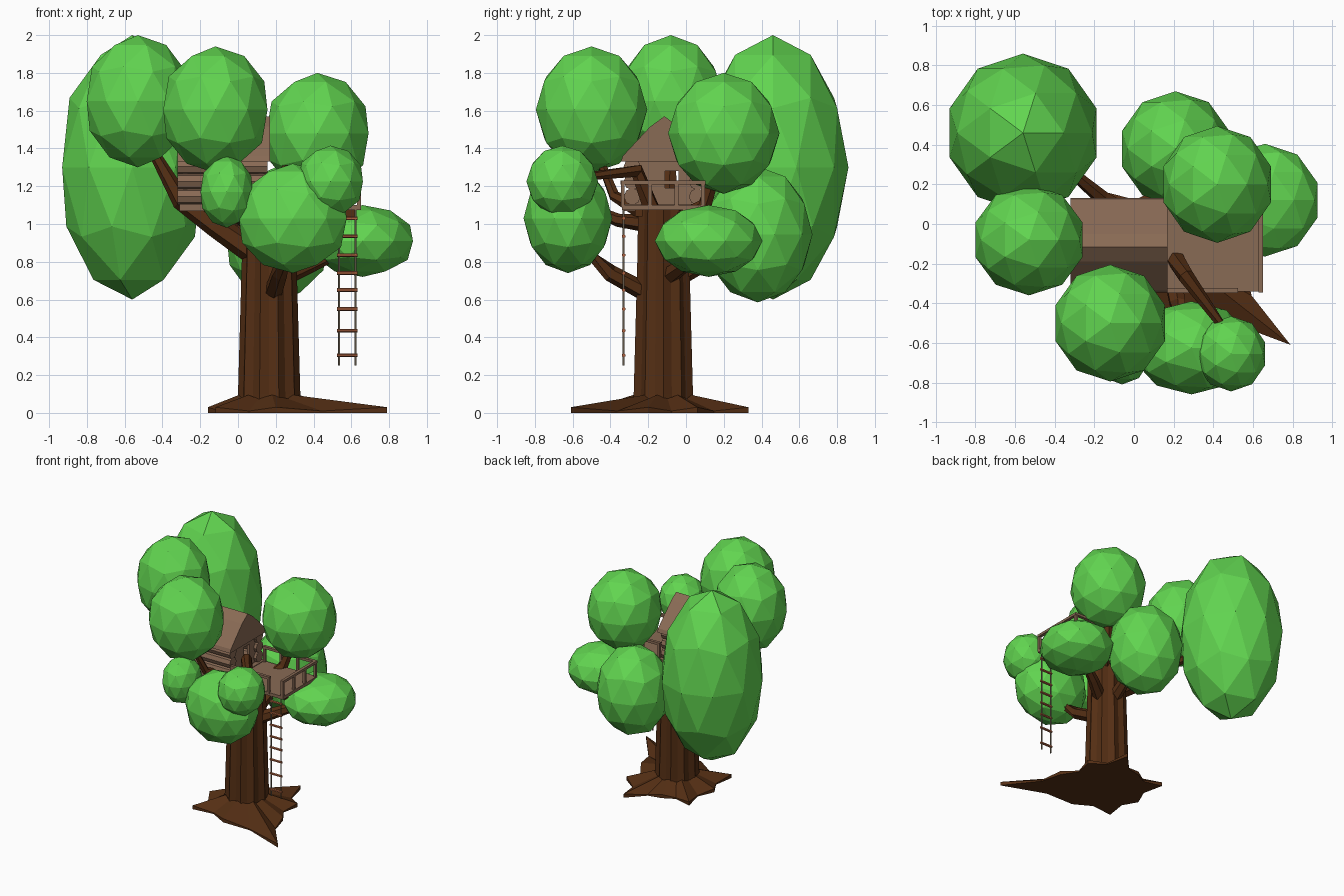
import bpy, bmesh, math
from mathutils import Vector


def material(name, rgb):
    m = bpy.data.materials.new(name)
    m.diffuse_color = (*rgb, 1)
    return m


LEAF = material("leaf_green", (0.12, 0.66, 0.08))
BARK = material("bark_brown", (0.09, 0.028, 0.007))
WOOD = material("cabin_wood", (0.25, 0.145, 0.09))
ROPE = material("rope", (0.2, 0.16, 0.11))
RUNG = material("rung_wood", (0.42, 0.12, 0.05))


def make(name, bm, mat):
    bmesh.ops.recalc_face_normals(bm, faces=bm.faces)
    me = bpy.data.meshes.new(name)
    bm.to_mesh(me)
    bm.free()
    me.materials.append(mat)
    ob = bpy.data.objects.new(name, me)
    bpy.context.collection.objects.link(ob)
    return ob


def loft(name, rings, mat):
    """Skin a list of equally sized point rings and cap both ends."""
    bm = bmesh.new()
    vs = [[bm.verts.new(p) for p in r] for r in rings]
    n = len(vs[0])
    for a, b in zip(vs, vs[1:]):
        for i in range(n):
            j = (i + 1) % n
            bm.faces.new((a[i], a[j], b[j], b[i]))
    bm.faces.new(vs[0][::-1])
    bm.faces.new(vs[-1])
    return make(name, bm, mat)


def tube(name, pts, radii, mat, sides=6):
    """Tapered limb along a path."""
    pts = [Vector(p) for p in pts]
    rings = []
    for i, p in enumerate(pts):
        d = (pts[min(i + 1, len(pts) - 1)] - pts[max(i - 1, 0)]).normalized()
        ref = Vector((0, 1, 0)) if abs(d.y) < 0.8 else Vector((1, 0, 0))
        u = d.cross(ref).normalized()
        v = d.cross(u)
        rings.append([p + radii[i] * (u * math.cos(t) + v * math.sin(t))
                      for t in (2 * math.pi * k / sides for k in range(sides))])
    return loft(name, rings, mat)


def box(name, lo, hi, mat=WOOD):
    bm = bmesh.new()
    bmesh.ops.create_cube(bm, size=1)
    for v in bm.verts:
        v.co = Vector([(lo[i] + hi[i]) / 2 + v.co[i] * (hi[i] - lo[i]) for i in range(3)])
    return make(name, bm, mat)


# Foliage: centre and radii of each faceted clump
clumps = [((-0.56, 0.46, 1.30), (0.39, 0.40, 0.70)),
          ((-0.53, -0.08, 1.65), (0.285, 0.28, 0.35)),
          ((-0.12, -0.50, 1.605), (0.29, 0.295, 0.335)),
          ((0.42, 0.20, 1.48), (0.285, 0.295, 0.32)),
          ((0.21, 0.38, 0.945), (0.285, 0.29, 0.36)),
          ((0.66, 0.12, 0.91), (0.28, 0.285, 0.19)),
          ((0.29, -0.625, 1.03), (0.30, 0.235, 0.29)),
          ((0.49, -0.655, 1.225), (0.18, 0.19, 0.19)),
          ((-0.06, -0.64, 1.17), (0.145, 0.17, 0.19))]
for i, (c, r) in enumerate(clumps):
    bm = bmesh.new()
    bmesh.ops.create_icosphere(bm, subdivisions=2, radius=1)
    for v in bm.verts:
        v.co = Vector([c[k] + v.co[k] * r[k] for k in range(3)])
    make(f"foliage_{i + 1}", bm, LEAF)

# Trunk: ridged column
CX, CY = 0.165, -0.12


def trunk_ring(z, r, n=20):
    return [(CX + r * f * math.cos(a), CY + r * f * math.sin(a), z)
            for k in range(n)
            for a, f in [(2 * math.pi * k / n, 1 if k % 2 == 0 else 0.88)]]


loft("trunk", [trunk_ring(0.0, 0.17), trunk_ring(0.1, 0.165),
               trunk_ring(0.8, 0.145), trunk_ring(1.08, 0.14)], BARK)

# Roots: low star-shaped flare around the trunk foot
tips = [(0.79, -0.61), (0.55, -0.20), (0.50, 0.06), (0.34, 0.33), (0.10, 0.17),
        (-0.14, 0.16), (-0.16, -0.14), (-0.12, -0.42), (0.20, -0.48)]
outline = []
for i, p in enumerate(tips):
    q = tips[(i + 1) % len(tips)]
    outline.append((p, 0.03))
    mid = ((p[0] + q[0]) / 2, (p[1] + q[1]) / 2)
    outline.append(((CX + (mid[0] - CX) * 0.85, CY + (mid[1] - CY) * 0.85), 0.01))
low = [(x, y, 0) for (x, y), z in outline]
rim = [(x, y, z) for (x, y), z in outline]
top = []
for (x, y), z in outline:
    d = Vector((x - CX, y - CY)).normalized() * 0.16
    top.append((CX + d.x, CY + d.y, 0.095 if z > 0.02 else 0.075))
loft("roots", [low, rim, top], BARK)

# Branches reaching into the clumps
branches = [
    ([(0.10, -0.12, 0.84), (-0.12, -0.11, 0.99), (-0.30, -0.09, 1.12), (-0.47, -0.08, 1.42)], (0.07, 0.06, 0.05, 0.025)),
    ([(0.10, -0.04, 0.92), (-0.16, 0.13, 1.03), (-0.42, 0.35, 1.2)], (0.06, 0.04, 0.02)),
    ([(0.18, -0.18, 0.62), (0.22, -0.40, 0.74), (0.27, -0.58, 0.9)], (0.05, 0.045, 0.03)),
    ([(0.10, -0.18, 1.00), (0.02, -0.36, 1.02), (-0.06, -0.60, 1.12)], (0.05, 0.035, 0.02)),
    ([(0.10, -0.20, 1.05), (-0.03, -0.38, 1.15), (-0.10, -0.48, 1.4)], (0.05, 0.03, 0.02)),
    ([(0.20, -0.16, 1.02), (0.26, -0.26, 1.28), (0.47, -0.55, 1.25)], (0.05, 0.04, 0.02)),
    ([(0.24, -0.10, 0.72), (0.40, 0.0, 0.79), (0.60, 0.10, 0.88)], (0.05, 0.04, 0.025)),
    ([(0.24, -0.06, 1.0), (0.34, 0.10, 1.1), (0.42, 0.20, 1.4)], (0.05, 0.04, 0.02)),
    ([(0.17, -0.04, 0.72), (0.19, 0.15, 0.82), (0.21, 0.35, 0.92)], (0.05, 0.04, 0.02))]
for i, (pts, radii) in enumerate(branches):
    tube(f"branch_{i + 1}", pts, radii, BARK)

# Floor and deck
box("cabin_floor", (-0.31, -0.33, 1.07), (0.17, 0.11, 1.105))
box("deck", (0.17, -0.34, 1.075), (0.65, 0.10, 1.10))
for y in (-0.25, 0.01):
    box("deck_beam", (0.0, y - 0.02, 1.04), (0.62, y + 0.02, 1.076), BARK)

# Cabin: stacked log side walls
for side, y in (("front", -0.285), ("back", 0.06)):
    for k in range(3):
        z = 1.145 + 0.08 * k
        tube(f"{side}_log_{k + 1}", [(-0.32, y, z), (0.155, y, z)], (0.045, 0.045), WOOD, 8)

# Cabin: end walls with an opening in each
for side, x in (("left", -0.28), ("right", 0.12)):
    for part, y0, y1, z0, z1 in (("a", -0.30, -0.11, 1.10, 1.34), ("b", -0.04, 0.07, 1.10, 1.34),
                                 ("sill", -0.11, -0.04, 1.10, 1.19), ("lintel", -0.11, -0.04, 1.28, 1.34)):
        box(f"{side}_wall_{part}", (x - 0.012, y0, z0), (x + 0.012, y1, z1))

# Rounded gable roof
profile = [(-0.345, 1.33), (-0.335, 1.36), (-0.19, 1.515), (-0.115, 1.57),
           (-0.05, 1.525), (0.12, 1.36), (0.13, 1.33)]
loft("roof", [[(x, y, z) for y, z in profile] for x in (-0.32, 0.17)], WOOD)

# Deck railing
for x, y in [(0.18, -0.335), (0.35, -0.335), (0.515, -0.335), (0.64, -0.335), (0.64, -0.19),
             (0.64, -0.05), (0.64, 0.09), (0.48, 0.09), (0.33, 0.09), (0.18, 0.09)]:
    box("rail_post", (x - 0.01, y - 0.01, 1.09), (x + 0.01, y + 0.01, 1.22))
box("front_rail", (0.17, -0.347, 1.21), (0.525, -0.323, 1.23))
box("right_rail", (0.628, -0.345, 1.21), (0.652, 0.10, 1.23))
box("back_rail", (0.17, 0.078, 1.21), (0.65, 0.102, 1.23))

# Rope ladder
for x in (0.535, 0.622):
    tube("ladder_rope", [(x, -0.33, 0.25), (x, -0.33, 1.10)], (0.006, 0.006), ROPE, 5)
for z in (0.305, 0.435, 0.55, 0.65, 0.74, 0.835, 0.935, 1.03):
    tube("ladder_rung", [(0.525, -0.33, z), (0.632, -0.33, z)], (0.01, 0.01), RUNG, 6)
